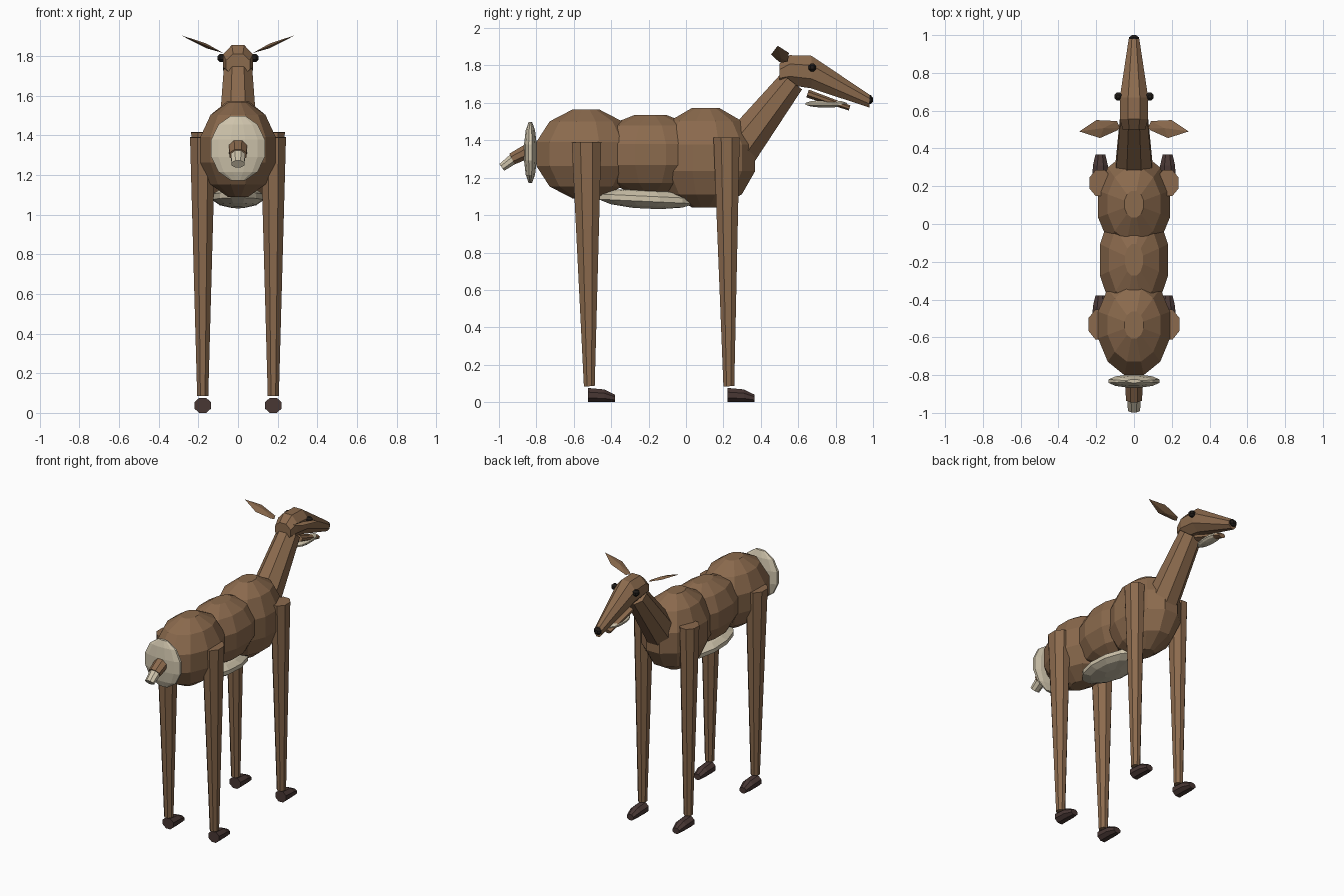
import bpy
import bmesh
from math import sin, cos, pi, radians
from mathutils import Vector

cube = bpy.data.objects.get("Cube")
if cube:
    bpy.data.objects.remove(cube, do_unlink=True)


def material(name, r, g, b):
    m = bpy.data.materials.new(name)
    m.use_nodes = True
    m.diffuse_color = (r, g, b, 1)
    bsdf = m.node_tree.nodes["Principled BSDF"]
    bsdf.inputs["Base Color"].default_value = (r, g, b, 1)
    bsdf.inputs["Roughness"].default_value = 0.9
    return m


BROWN = material("brown fur", 0.26, 0.145, 0.075)
CREAM = material("cream fur", 0.62, 0.55, 0.41)
HOOF = material("dark hoof", 0.065, 0.038, 0.034)
BLACK = material("black", 0.015, 0.012, 0.01)


def finish(name, bm, mat):
    bmesh.ops.recalc_face_normals(bm, faces=bm.faces)
    mesh = bpy.data.meshes.new(name)
    bm.to_mesh(mesh)
    bm.free()
    mesh.materials.append(mat)
    obj = bpy.data.objects.new(name, mesh)
    bpy.context.collection.objects.link(obj)
    return obj


def loft(name, rings, mat):
    """Skin a list of equal point rings and close both ends."""
    bm = bmesh.new()
    loops = [[bm.verts.new(p) for p in ring] for ring in rings]
    n = len(loops[0])
    for a, b in zip(loops, loops[1:]):
        for i in range(n):
            j = (i + 1) % n
            bm.faces.new((a[i], a[j], b[j], b[i]))
    bm.faces.new(loops[0])
    bm.faces.new(loops[-1])
    return finish(name, bm, mat)


def ring(center, u, v, sides):
    """Ring around center with half axes u and v, flats facing the axes."""
    k = 1 / cos(pi / sides)
    angles = [(i + 0.5) * 2 * pi / sides for i in range(sides)]
    return [Vector(center) + Vector(u) * k * cos(a) + Vector(v) * k * sin(a) for a in angles]


def ellipsoid(name, center, half, mat, sides=12, tilt=0):
    """Faceted ellipsoid with flat poles, fitted to its half sizes."""
    c, (hx, hy, hz) = Vector(center), half
    k = 1 / cos(pi / sides)
    rings = []
    for i in range(sides // 2):
        t = (i + 0.5) * 2 * pi / sides
        r, z = k * sin(t), k * cos(t) * hz
        rings.append(ring(c + Vector((0, 0, z)), (hx * r, 0, 0), (0, hy * r, tilt * r), sides))
    return loft(name, rings, mat)


def taper(name, a, b, ra, rb, mat, sides=8):
    """Tapered limb in the side plane; radii are (across x, in side plane)."""
    a, b = Vector(a), Vector(b)
    side = (b - a).normalized().cross(Vector((1, 0, 0)))
    rings = [ring(p, (r[0], 0, 0), side * r[1], sides) for p, r in ((a, ra), (b, rb))]
    return loft(name, rings, mat)


# Torso
ellipsoid("rump", (0, -0.535, 1.327), (0.19, 0.265, 0.238), BROWN)
ellipsoid("barrel", (0, -0.19, 1.325), (0.18, 0.31, 0.211), BROWN)
ellipsoid("chest", (0, 0.105, 1.307), (0.19, 0.265, 0.267), BROWN)
ellipsoid("belly_patch", (0, -0.21, 1.087), (0.125, 0.26, 0.052), CREAM, tilt=-0.012)
ellipsoid("rump_patch", (0, -0.832, 1.335), (0.135, 0.034, 0.163), CREAM)

# Tail
taper("tail_base", (0, -0.80, 1.365), (0, -0.93, 1.30), (0.05, 0.042), (0.042, 0.032), BROWN)
taper("tail_tip", (0, -0.91, 1.31), (0, -0.985, 1.255), (0.037, 0.03), (0.032, 0.022), CREAM)

# Neck
taper("neck", (0, 0.27, 1.335), (0, 0.565, 1.715), (0.1, 0.108), (0.072, 0.07), BROWN)

# Head, from the back of the skull to the muzzle
sections = [(0.50, 1.755, 0.06, 0.055), (0.555, 1.775, 0.075, 0.08),
            (0.67, 1.765, 0.075, 0.087), (0.98, 1.61, 0.028, 0.035)]
loft("head", [ring((0, y, z), (w, 0, 0), (0, 0, h), 8) for y, z, w, h in sections], BROWN)
ellipsoid("nose", (0, 0.98, 1.617), (0.026, 0.02, 0.024), BLACK, 8)
taper("lower_jaw", (0, 0.65, 1.65), (0, 0.875, 1.573), (0.045, 0.022), (0.024, 0.014), BROWN)
ellipsoid("chin_patch", (0, 0.75, 1.595), (0.04, 0.11, 0.02), CREAM)

# Leaf-shaped ear outline on a plane that rises away from the head
EAR = [(0.075, 0.51), (0.09, 0.545), (0.2, 0.55), (0.29, 0.49), (0.18, 0.455), (0.09, 0.495)]


def ear(name, s):
    bm = bmesh.new()

    def point(x, y, lift=0):
        return bm.verts.new((s * x, y, 1.815 + 0.42 * (x - 0.075) + lift))

    edge = [point(x, y) for x, y in EAR]
    for lift in (0.012, -0.012):
        mid = point(0.16, 0.508, lift)
        for i in range(len(edge)):
            bm.faces.new((edge[i], edge[(i + 1) % len(edge)], mid))
    return finish(name, bm, BROWN)


# Paired parts
for word, s in (("left", 1), ("right", -1)):
    ear(word + "_ear", s)
    ellipsoid(word + "_eye", (s * 0.083, 0.675, 1.79), (0.021, 0.021, 0.021), BLACK, 8)
    for pos, top, foot, height, rx, ry in (("front", 0.217, 0.229, 1.415, 0.058, 0.07),
                                           ("back", -0.532, -0.517, 1.39, 0.064, 0.079)):
        x = s * 0.178
        taper(f"{pos}_{word}_leg", (x, top, height), (x, foot, 0.085),
              (rx, ry), (0.028, 0.029), BROWN)
        # Hoof with a flat sole and a lower toe
        loft(f"{pos}_{word}_hoof",
             [ring((x, foot + dy, h), (w, 0, 0), (0, 0, h), 8)
              for dy, h, w in ((-0.008, 0.038, 0.042), (0.08, 0.034, 0.04), (0.138, 0.02, 0.026))],
             HOOF)
